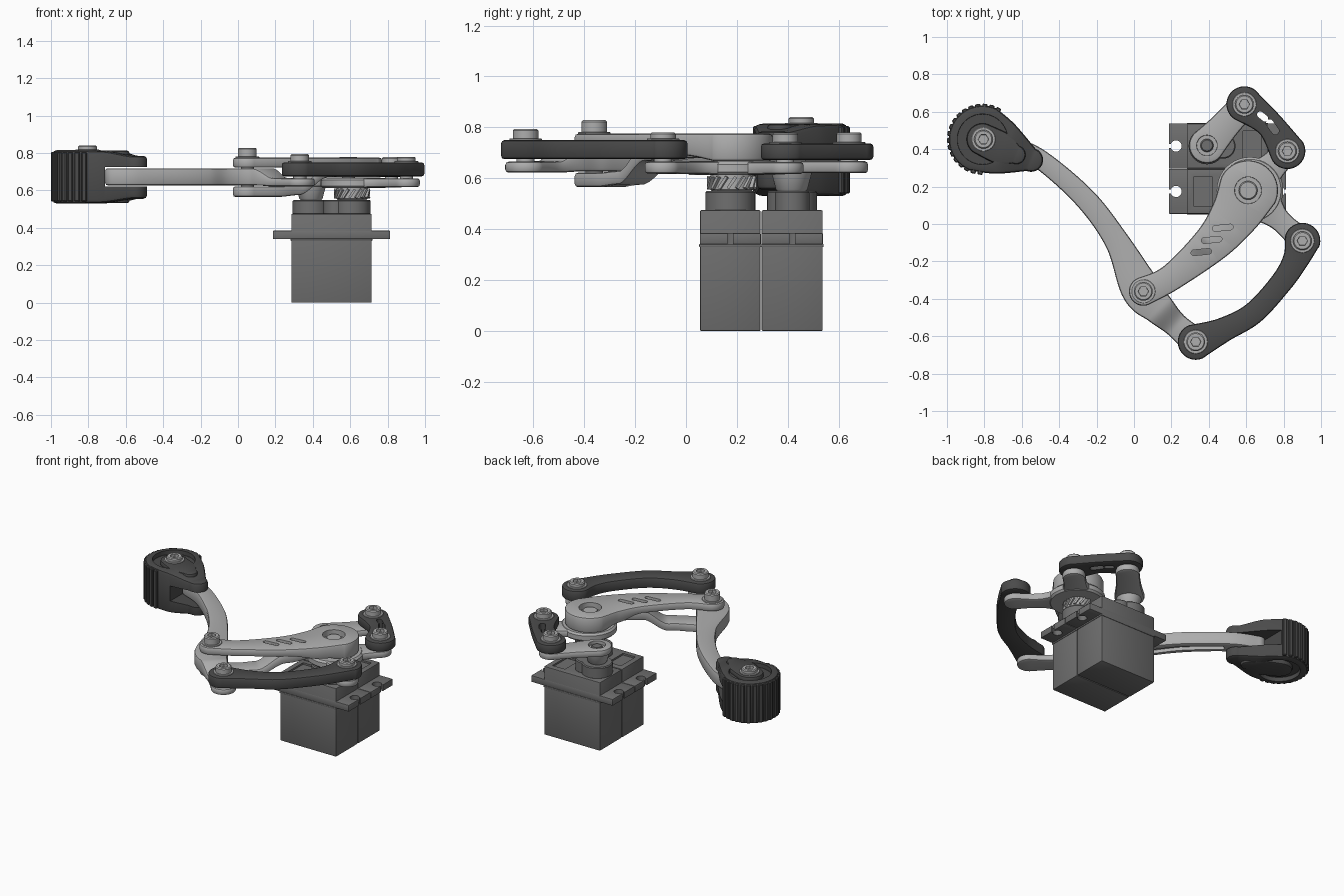
import bpy, bmesh, math
from mathutils import Vector, Matrix

if "Cube" in bpy.data.objects:
    bpy.data.objects.remove(bpy.data.objects["Cube"])


def material(name, v):
    m = bpy.data.materials.new(name)
    m.diffuse_color = (v, v, v, 1)
    m.use_nodes = True
    m.node_tree.nodes["Principled BSDF"].inputs["Base Color"].default_value = m.diffuse_color
    return m


LIGHT, MID, DARK = material("light_grey", 0.42), material("mid_grey", 0.16), material("dark_grey", 0.07)


def finish(name, bm, mat):
    bmesh.ops.remove_doubles(bm, verts=bm.verts, dist=1e-5)
    bmesh.ops.recalc_face_normals(bm, faces=bm.faces)
    me = bpy.data.meshes.new(name)
    bm.to_mesh(me)
    bm.free()
    ob = bpy.data.objects.new(name, me)
    bpy.context.collection.objects.link(ob)
    me.materials.append(mat)
    smooth(ob)
    return ob


def smooth(ob):
    bpy.ops.object.select_all(action='DESELECT')
    ob.select_set(True)
    bpy.context.view_layer.objects.active = ob
    bpy.ops.object.shade_smooth_by_angle(angle=math.radians(32))


def loft(bm, loops):
    rows = [[bm.verts.new(c) for c in loop] for loop in loops]
    for a, b in zip(rows, rows[1:]):
        for i in range(len(a)):
            j = (i + 1) % len(a)
            bm.faces.new((a[i], a[j], b[j], b[i]))
    return rows


def bar(name, pts, mat=LIGHT, bev=0.013, steps=12):
    """Round-ended plate along (x, y, radius, z_low, z_high) points."""
    P = [pts[0]] + list(pts) + [pts[-1]]
    S = []
    for k in range(1, len(P) - 2):
        for s in range(steps + (k == len(P) - 3)):
            t = s / steps
            q = [0.5 * (2 * b + (c - a) * t + (2 * a - 5 * b + 4 * c - d) * t * t + (3 * b - a - 3 * c + d) * t ** 3)
                 for a, b, c, d in zip(*(p[:3] for p in P[k - 1:k + 3]))]
            e = t * t * (3 - 2 * t)
            S.append(q + [P[k][i] + (P[k + 1][i] - P[k][i]) * e for i in (3, 4)])
    loops = []

    def section(p, t, ang):
        x, y, r, z0, z1 = p
        prof = [(bev, z0), (.3 * bev, z0 + .3 * bev), (0, z0 + bev), (0, z1 - bev), (.3 * bev, z1 - .3 * bev), (bev, z1)]
        n = Vector((-t.y, t.x))
        L, R = [], []
        for ins, z in prof:
            c = Vector((x, y)) + t * (r - ins) * math.cos(ang)
            w = n * (r - ins) * math.sin(ang)
            L.append((*(c + w), z))
            R.append((*(c - w), z))
        loops.append(L + R[::-1])

    T = [(Vector(S[min(i + 1, len(S) - 1)][:2]) - Vector(S[max(i - 1, 0)][:2])).normalized() for i in range(len(S))]
    for k in range(12):
        section(S[0], T[0], math.pi - k * math.pi / 24)
    for p, t in zip(S, T):
        section(p, t, math.pi / 2)
    for k in range(11, -1, -1):
        section(S[-1], T[-1], k * math.pi / 24)
    bm = bmesh.new()
    loft(bm, loops)
    return finish(name, bm, mat)


def disc(name, x, y, r, z0, z1, mat=LIGHT, r2=None, n=40, bev=0.006):
    r2 = r if r2 is None else r2
    prof = [(r - bev, z0), (r, z0 + bev), (r2, z1 - bev), (r2 - bev, z1)]
    bm = bmesh.new()
    rows = loft(bm, [[(x + q * math.cos(i * math.tau / n), y + q * math.sin(i * math.tau / n), z) for i in range(n)]
                     for q, z in prof])
    bm.faces.new(rows[0])
    bm.faces.new(rows[-1])
    return finish(name, bm, mat)


def box(name, lo, hi, mat=MID, bev=0.006):
    bm = bmesh.new()
    lo, hi = Vector(lo), Vector(hi)
    bmesh.ops.create_cube(bm, size=1, matrix=Matrix.Translation((lo + hi) / 2) @ Matrix.Diagonal((*(hi - lo), 1)))
    if bev:
        bmesh.ops.bevel(bm, geom=bm.edges[:], offset=bev, segments=2, profile=0.5, affect='EDGES')
    return finish(name, bm, mat)


def cut(ob, *cutters):
    for c in cutters:
        m = ob.modifiers.new("cut", 'BOOLEAN')
        m.operation, m.object, m.solver = 'DIFFERENCE', c, 'EXACT'
        bpy.context.view_layer.objects.active = ob
        bpy.ops.object.modifier_apply(modifier=m.name)
        bpy.data.objects.remove(c)
    smooth(ob)


def slot(x0, y0, x1, y1, r, z0, z1):
    return bar("cutter", [(x0, y0, r, z0, z1), (x1, y1, r, z0, z1)], bev=0.001, steps=2)


def screw(name, x, y, seat, top, bottom, r=0.05):
    disc(name + "_washer", x, y, r + 0.014, seat - 0.005, seat + 0.006, bev=0.002)
    disc(name + "_shaft", x, y, 0.035, bottom, seat, n=24)
    head = disc(name + "_head", x, y, r, seat, top, n=32)
    cut(head, disc("cutter", x, y, 0.028, top - 0.02, top + 0.02, n=6, bev=0.001))


# Two servos side by side, shafts at opposite ends
def servo(name, y0, y1, side):
    y, xs = (y0 + y1) / 2, 0.5 + side * 0.11
    body = box(name + "_body", (0.285, y0, 0), (0.715, y1, 0.475))
    xp = 0.5 - side * 0.13
    cut(body, box("cutter", (xp - .048, y - .08, .463), (xp + .048, y + .08, .5), bev=0))
    box(name + "_seam", (0.282, y0 - .003, 0.33), (0.718, y1 + .003, 0.342), bev=0.002)
    flange = box(name + "_flange", (0.187, y0 - .001, 0.34), (0.813, y1 + .001, 0.385), bev=0.004)
    for x, e in ((0.225, 0.17), (0.775, 0.83)):
        cut(flange, disc("cutter", x, y, 0.03, 0.3, 0.42, n=24, bev=0.001),
            box("cutter", (min(x, e), y - .011, .3), (max(x, e), y + .011, .42), bev=0))
    disc(name + "_tower", xs, y, 0.098, 0.47, 0.55, MID)
    disc(name + "_gear_boss", xs - side * 0.085, y, 0.068, 0.47, 0.55, MID)
    disc(name + "_shaft", xs, y, 0.045, 0.54, 0.64, MID, n=24)


servo("front_servo", 0.055, 0.293, 1)
servo("rear_servo", 0.297, 0.537, -1)

# Splined collar on the front shaft
HX, HY = 0.61, 0.18
disc("collar", HX, HY, 0.084, 0.55, 0.62)
bm = bmesh.new()
for i in range(16):
    bmesh.ops.create_cube(bm, size=1, matrix=Matrix.Translation((HX, HY, 0.583)) @ Matrix.Rotation(i * math.tau / 16, 4, 'Z')
                          @ Matrix.Translation((0.086, 0, 0)) @ Matrix.Rotation(-0.6, 4, 'X') @ Matrix.Diagonal((.022, .012, .055, 1)))
finish("collar_splines", bm, LIGHT)

# Bell crank around the main shaft
disc("crank_hub", HX + .01, HY, 0.178, 0.612, 0.667, bev=0.012)
bar("crank_rear_arm", [(0.62, 0.19, .15, .613, .664), (0.73, 0.30, .08, .615, .664), (0.82, 0.39, .072, .617, .664)])
bar("crank_front_arm", [(0.63, 0.17, .16, .614, .665), (0.77, 0.03, .062, .616, .665), (0.90, -0.09, .072, .618, .665)])

# Servo horn on the rear shaft
disc("horn_neck", 0.39, 0.415, 0.062, 0.55, 0.63, r2=0.08)
horn = bar("horn", [(0.39, 0.42, .095, .62, .667), (0.49, 0.53, .078, .62, .667), (0.59, 0.64, .075, .62, .667)])
cut(horn, disc("cutter", 0.39, 0.42, 0.055, 0.645, 0.7, bev=0.001))
disc("horn_screw", 0.39, 0.42, 0.035, 0.63, 0.66, MID)

# Short dark link with two slots
link = bar("short_link", [(0.59, 0.64, .096, .672, .737), (0.725, 0.532, .073, .672, .737), (0.82, 0.39, .096, .672, .737)], DARK)
cut(link, slot(0.675, 0.585, 0.70, 0.565, .017, .6, .8), slot(0.725, 0.54, 0.755, 0.498, .02, .6, .8))

# Long curved dark link
bar("long_link", [(0.33, -0.63, .096, .675, .75), (0.48, -0.565, .066, .675, .75), (0.64, -0.475, .06, .675, .75),
                  (0.79, -0.31, .06, .675, .75), (0.865, -0.19, .07, .675, .75), (0.90, -0.09, .096, .675, .75)], DARK)

# Upper leg: top plate, hub and lower fork at the knee
upper = bar("upper_leg", [(0.05, -0.36, .077, .722, .775), (0.2, -0.285, .072, .722, .775), (0.42, -0.10, .103, .722, .775),
                          (0.54, 0.05, .132, .69, .775), (HX, HY, .16, .668, .775)])
cut(upper, *[slot(x - .04, y - .004, x + .04, y + .004, .015, .6, .85)
             for x, y in ((0.475, -0.02), (0.415, -0.085), (0.36, -0.15))],
    disc("cutter", HX, HY, 0.072, 0.735, 0.8, bev=0.001))
disc("hub_screw", HX, HY, 0.05, 0.72, 0.758)
bar("upper_leg_fork", [(0.05, -0.36, .077, .565, .622), (0.18, -0.30, .068, .565, .622), (0.29, -0.215, .07, .575, .63),
                       (0.42, -0.10, .09, .668, .735), (0.50, 0.0, .09, .68, .735)])

# Lower leg: curved beam, knee, thin tail, groove underneath
leg = bar("lower_leg", [(-0.66, 0.42, .05, .627, .718), (-0.5, 0.345, .052, .627, .718), (-0.26, 0.135, .058, .627, .718),
                        (-0.09, -0.095, .066, .627, .718), (0.035, -0.345, .105, .627, .718), (0.135, -0.455, .085, .627, .718),
                        (0.23, -0.545, .066, .622, .667), (0.33, -0.63, .08, .622, .665)])
cut(leg, bar("cutter", [(-0.46, 0.312, .018, .6, .65), (-0.26, 0.135, .022, .6, .65), (-0.09, -0.095, .024, .6, .65)], bev=0.001))

# Foot: slotted rubber teardrop, recessed faces, treads
FX, FY = -0.81, 0.453
foot = bar("foot", [(FX, FY, .181, .53, .815), (-0.69, 0.40, .142, .533, .812), (-0.55, 0.343, .064, .555, .785)], DARK, bev=0.02)
cut(foot, box("cutter", (-0.71, 0.1, 0.62), (-0.4, 0.7, 0.724), bev=0),
    disc("cutter", FX, FY, 0.135, 0.785, 0.85, bev=0.001), disc("cutter", FX, FY, 0.135, 0.5, 0.56, bev=0.001))
for nm, z0, z1 in (("top", .77, .813), ("bottom", .532, .575)):
    bar("foot_cap_" + nm, [(FX, FY, .085, z0, z1), (-0.70, 0.40, .085, z0, z1), (-0.63, 0.37, .05, z0, z1)], DARK)
bm = bmesh.new()
for i in range(18):
    bmesh.ops.create_cube(bm, size=1, matrix=Matrix.Translation((FX, FY, 0.6725)) @ Matrix.Rotation(math.radians(62 + i * 12), 4, 'Z')
                          @ Matrix.Translation((0.178, 0, 0)) @ Matrix.Diagonal((.024, .028, .265, 1)))
bmesh.ops.bevel(bm, geom=bm.edges[:], offset=0.005, segments=1, affect='EDGES')
finish("foot_treads", bm, DARK)

# Pivot screws
screw("foot_screw", FX + .005, FY, 0.812, 0.84, 0.54)
screw("knee_screw", 0.05, -0.36, 0.775, 0.828, 0.57)
screw("tail_screw", 0.33, -0.63, 0.75, 0.794, 0.63)
screw("crank_front_screw", 0.90, -0.09, 0.75, 0.78, 0.63)
screw("crank_rear_screw", 0.82, 0.39, 0.737, 0.778, 0.63)
screw("horn_tip_screw", 0.59, 0.64, 0.737, 0.78, 0.63)
